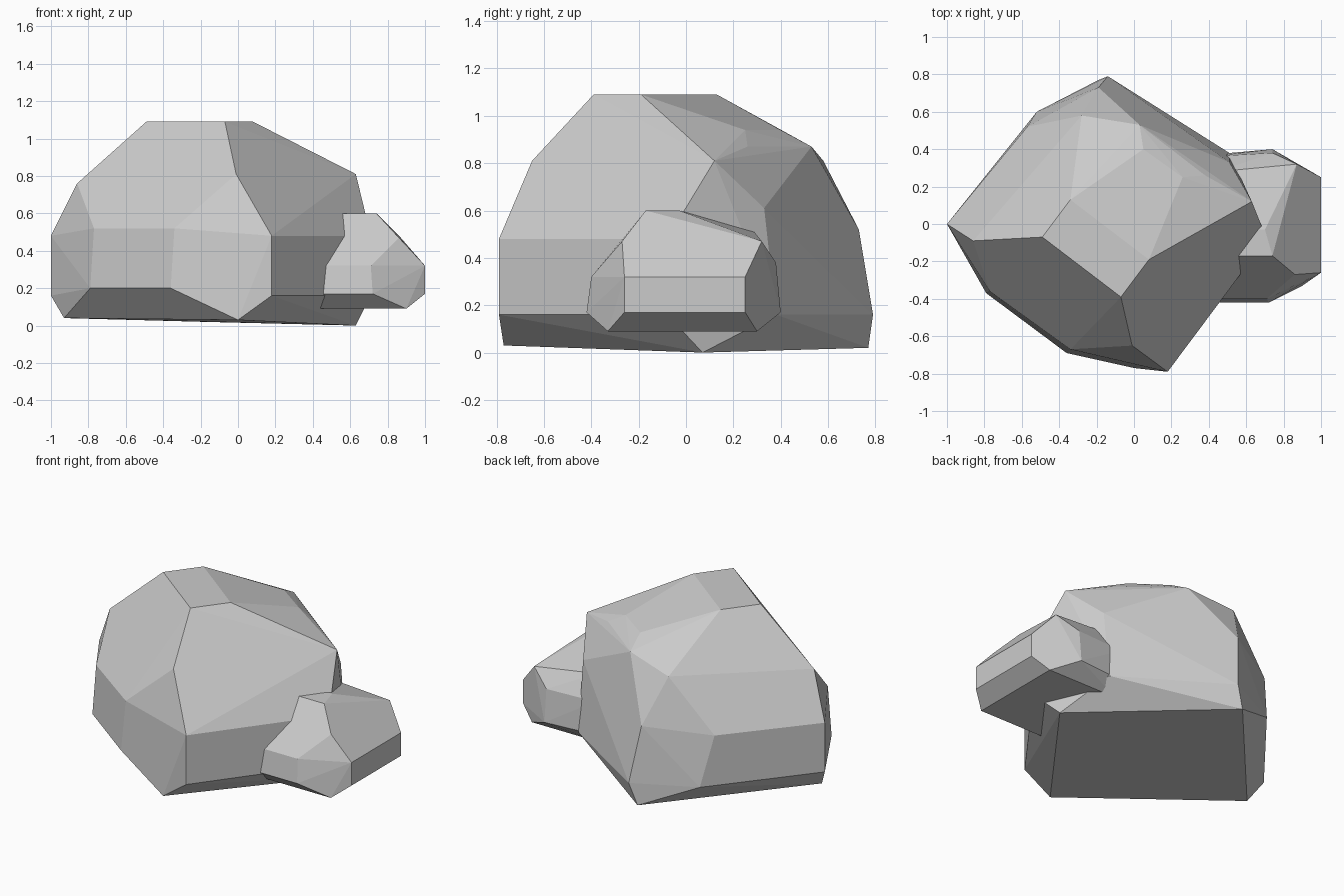
import bpy, bmesh, math


def chiseled_rock(name, tiers):
    """Convex flat-faced stone wrapped around tiers of corner points (z, [(x, y), ...])."""
    bm = bmesh.new()
    for z, corners in tiers:
        for x, y in corners:
            bm.verts.new((x, y, z))
    res = bmesh.ops.convex_hull(bm, input=bm.verts[:])
    stray = {g for g in res["geom_interior"] + res["geom_unused"]
             if isinstance(g, bmesh.types.BMVert)}
    bmesh.ops.delete(bm, geom=list(stray), context='VERTS')
    # merge nearly coplanar triangles into broad facets
    bmesh.ops.dissolve_limit(bm, angle_limit=math.radians(3),
                             verts=bm.verts[:], edges=bm.edges[:])
    bmesh.ops.recalc_face_normals(bm, faces=bm.faces[:])
    mesh = bpy.data.meshes.new(name)
    bm.to_mesh(mesh)
    bm.free()
    obj = bpy.data.objects.new(name, mesh)
    bpy.context.collection.objects.link(obj)
    return obj


# Large boulder: slightly tilted base, upright waist, slanted shoulders, flat crown
chiseled_rock("large_boulder", [
    (0.00, [(0.63, 0.07)]),
    (0.02, [(-0.19, 0.77)]),
    (0.03, [(0.0, -0.77)]),
    (0.04, [(-0.93, -0.07)]),
    (0.16, [(0.18, -0.79), (0.71, -0.08), (0.51, 0.38), (-0.14, 0.79),
            (-0.52, 0.60), (-1.0, 0.0)]),
    (0.20, [(-0.79, -0.37), (-0.36, -0.69)]),
    (0.48, [(0.18, -0.79), (0.71, -0.08), (-0.57, 0.52), (-1.0, 0.0)]),
    (0.52, [(-0.77, -0.36), (-0.34, -0.67), (-0.19, 0.73)]),
    (0.61, [(0.51, 0.33)]),
    (0.76, [(-0.86, -0.09)]),
    (0.81, [(-0.01, -0.65), (-0.28, 0.58), (0.63, 0.12)]),
    (0.87, [(0.38, 0.26), (0.03, 0.53)]),
    (0.94, [(0.26, 0.25), (0.05, 0.40)]),
    (1.09, [(-0.49, -0.07), (-0.07, -0.39), (0.08, -0.19), (-0.34, 0.13)]),
])

# Small stone: leans against the right side, its inner end sunk into the boulder
chiseled_rock("small_stone", [
    (0.09, [(0.90, 0.30), (0.90, -0.33), (0.40, -0.33), (0.40, 0.30)]),
    (0.17, [(1.0, 0.25), (1.0, -0.26), (0.72, -0.42), (0.40, -0.42),
            (0.40, 0.37), (0.74, 0.40)]),
    (0.32, [(1.0, 0.25), (1.0, -0.26), (0.71, -0.40), (0.40, -0.40)]),
    (0.38, [(0.74, 0.38), (0.40, 0.36)]),
    (0.47, [(0.86, -0.27), (0.87, 0.32), (0.45, -0.28)]),
    (0.52, [(0.45, 0.28)]),
    (0.60, [(0.74, -0.17), (0.70, -0.03), (0.50, -0.17), (0.50, -0.03)]),
])
